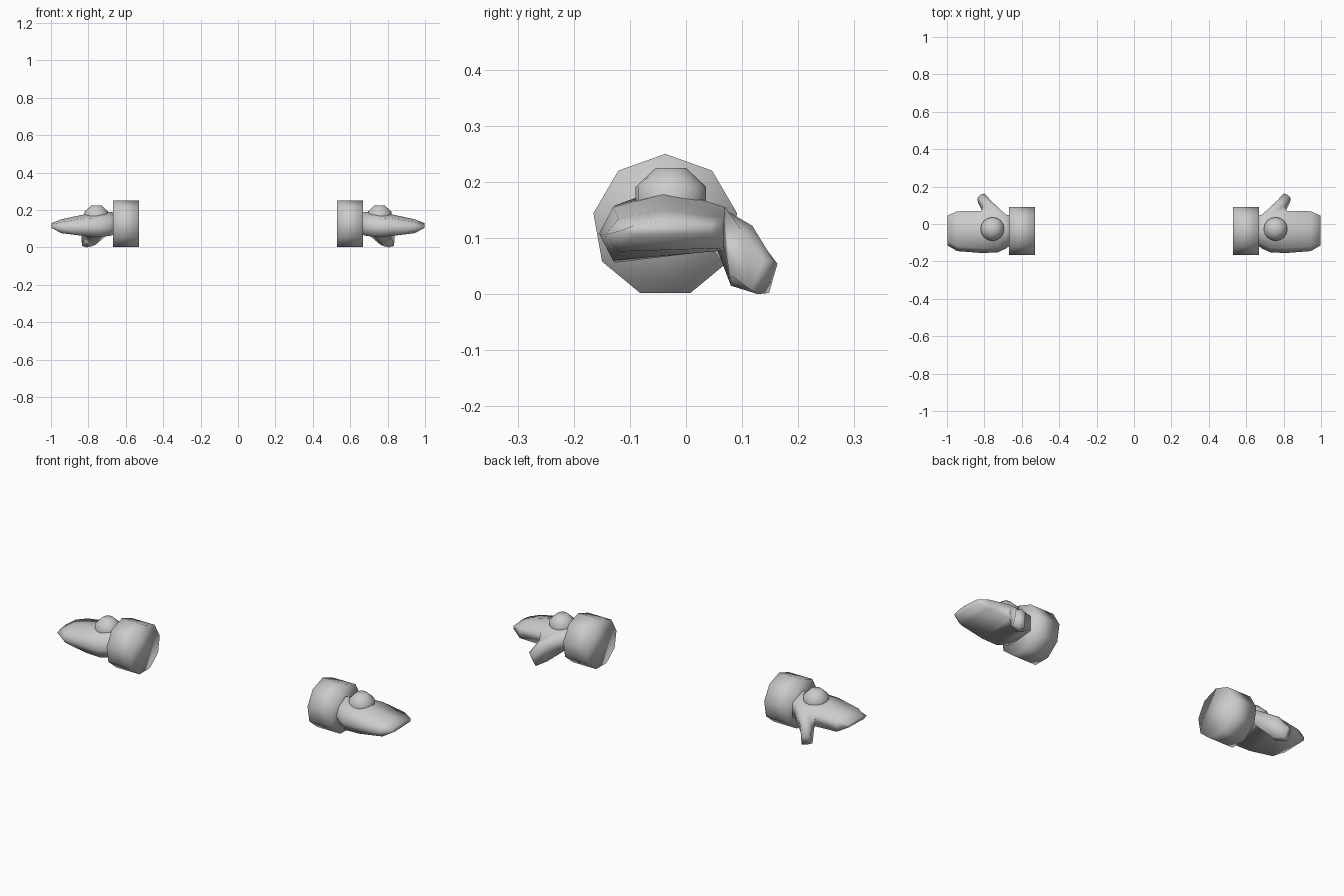
import bpy, bmesh, math
from mathutils import Vector

if "Cube" in bpy.data.objects:
    bpy.data.objects.remove(bpy.data.objects["Cube"])

grey = bpy.data.materials.new("light grey")
grey.diffuse_color = (0.6, 0.6, 0.6, 1)
grey.use_nodes = True
grey.node_tree.nodes["Principled BSDF"].inputs["Base Color"].default_value = grey.diffuse_color


def finish(name, bm):
    """Turn a bmesh into a smooth object mirrored to the other side."""
    bmesh.ops.recalc_face_normals(bm, faces=bm.faces)
    me = bpy.data.meshes.new(name)
    bm.to_mesh(me)
    bm.free()
    me.materials.append(grey)
    for p in me.polygons:
        p.use_smooth = True
    ob = bpy.data.objects.new(name, me)
    bpy.context.collection.objects.link(ob)
    m = ob.modifiers.new("other side", 'MIRROR')
    m.use_mirror_merge = False
    return ob


def loft(bm, rings, cap_start=True):
    """Skin a list of vertex rings and cap the ends."""
    n = len(rings[0])
    for a, b in zip(rings, rings[1:]):
        for i in range(n):
            j = (i + 1) % n
            bm.faces.new((a[i], a[j], b[j], b[i]))
    if cap_start:
        bm.faces.new(rings[0])
    bm.faces.new(rings[-1])


# Cuff: nine-sided drum lying along x
bm = bmesh.new()
rings = []
for x in (0.53, 0.668):
    rings.append([bm.verts.new((x, -0.037 + 0.13 * math.sin(a), 0.122 + 0.128 * math.cos(a)))
                  for a in (i * math.tau / 9 for i in range(9))])
loft(bm, rings)
finish("cuff", bm)

# Knob on the back of the hand: faceted ball with flat poles
bm = bmesh.new()
rings = []
for r, z in ((0.027, -0.06), (0.063, -0.026), (0.063, 0.026), (0.027, 0.06)):
    rings.append([bm.verts.new((0.757 + r * math.cos(a), -0.027 + r * math.sin(a), 0.165 + z))
                  for a in (i * math.tau / 16 for i in range(16))])
loft(bm, rings)
finish("knob", bm)

# Mitten: sections along x (front y, back y, crown z, shoulder z, back low z, bottom z)
sections = [
    (0.655, -0.108, 0.045, 0.185, 0.155, 0.080, 0.070),
    (0.685, -0.132, 0.050, 0.190, 0.157, 0.078, 0.062),
    (0.730, -0.152, None, 0.190, 0.158, None, 0.056),
    (0.815, -0.155, 0.070, 0.178, 0.155, 0.078, 0.060),
    (0.945, -0.145, 0.068, 0.150, 0.135, 0.082, 0.076),
    (0.997, -0.115, 0.045, 0.130, 0.124, 0.108, 0.104),
]
bm = bmesh.new()
rings = []
for x, yf, yb, zt, zu, zl, zb in sections:
    yb, zl = yb or 0.056, zl or 0.078
    pts = ((-0.04, zt), (yb, zu), (yb, zl), (yf + 0.025, zb),
           (yf, (zu + zb) / 2), (yf + 0.025, zu))
    rings.append([bm.verts.new((x, y, z)) for y, z in pts])
loft(bm, rings)

# Thumb: grown out of the two back faces nearest the cuff
bm.faces.ensure_lookup_table()
bm.faces.index_update()
root = [f for f in bm.faces
        if all(v.co.y > 0.04 for v in f.verts)
        and 0.69 < f.calc_center_median().x < 0.80]
base = [rings[1][1], rings[2][1], rings[3][1], rings[3][2], rings[2][2], rings[1][2]]
bmesh.ops.delete(bm, geom=root, context='FACES')
middle = [(0.762, 0.122, 0.108), (0.785, 0.118, 0.122), (0.808, 0.098, 0.115),
          (0.815, 0.078, 0.035), (0.790, 0.080, 0.015), (0.762, 0.095, 0.014)]
tip = [(0.800, 0.163, 0.054), (0.822, 0.156, 0.060), (0.838, 0.138, 0.060),
       (0.834, 0.115, 0.008), (0.812, 0.128, 0.000), (0.792, 0.148, 0.002)]
loft(bm, [base] + [[bm.verts.new(p) for p in r] for r in (middle, tip)], False)
finish("mitten", bm)
